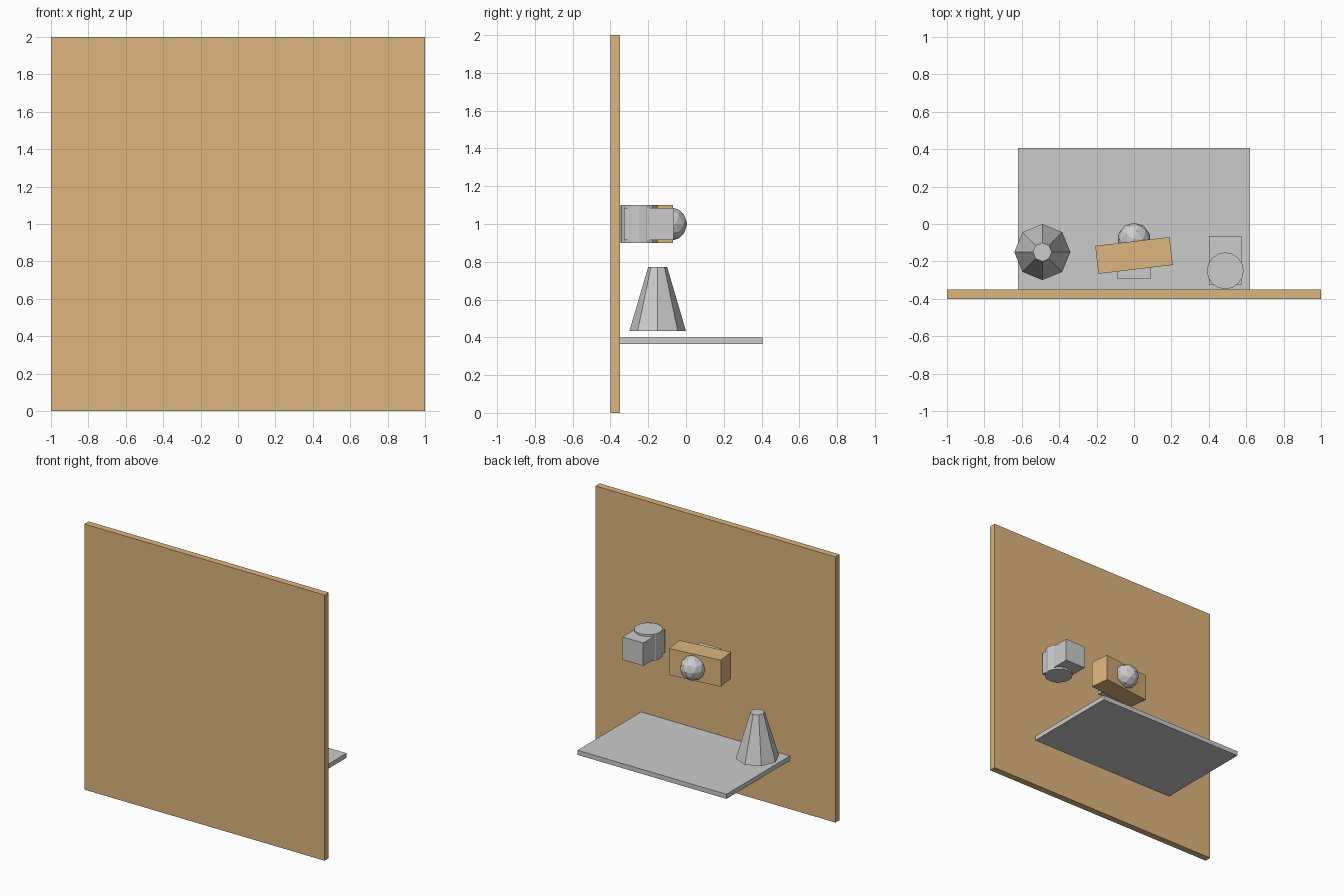
import bpy
from math import radians

if "Cube" in bpy.data.objects:
    bpy.data.objects.remove(bpy.data.objects["Cube"])

wood = bpy.data.materials.new("wood")
wood.diffuse_color = (0.73, 0.46, 0.21, 1)
wood.use_nodes = True
wood.node_tree.nodes["Principled BSDF"].inputs["Base Color"].default_value = wood.diffuse_color


def finish(name, mat=None):
    ob = bpy.context.object
    ob.name = name
    if mat:
        ob.data.materials.append(mat)
    return ob


def box(name, x, y, z, mat=None, turn=0):
    """Box from (min, max) pairs, turned about its own vertical axis."""
    spans = (x, y, z)
    bpy.ops.mesh.primitive_cube_add(size=1, location=[(a + b) / 2 for a, b in spans])
    ob = finish(name, mat)
    size = [b - a for a, b in spans]
    for v in ob.data.vertices:
        v.co = [c * s for c, s in zip(v.co, size)]
    ob.rotation_euler.z = radians(turn)
    return ob


# Upright panel and shelf behind it
box("panel", (-1, 1), (-0.40, -0.35), (0, 2), wood)
box("shelf", (-0.62, 0.62), (-0.35, 0.405), (0.365, 0.40))

# Tapered eight-sided weight floating above the shelf
bpy.ops.mesh.primitive_cone_add(vertices=8, radius1=0.15, radius2=0.05, depth=0.34,
                                location=(-0.49, -0.15, 0.603))
finish("tapered_weight")

# Slightly turned middle block with a knob and a back mount
box("middle_block", (-0.20, 0.20), (-0.243, -0.093), (0.90, 1.10), wood, turn=6.8)
box("middle_mount", (-0.088, 0.088), (-0.295, -0.11), (0.914, 1.086))
bpy.ops.mesh.primitive_ico_sphere_add(subdivisions=2, radius=0.09, location=(0, -0.083, 1.0))
finish("knob")

# Drum against the panel with a block running through it
bpy.ops.mesh.primitive_cylinder_add(vertices=16, radius=0.098, depth=0.20,
                                    location=(0.488, -0.25, 1.0))
finish("drum")
box("drum_block", (0.402, 0.574), (-0.327, -0.065), (0.914, 1.086))
